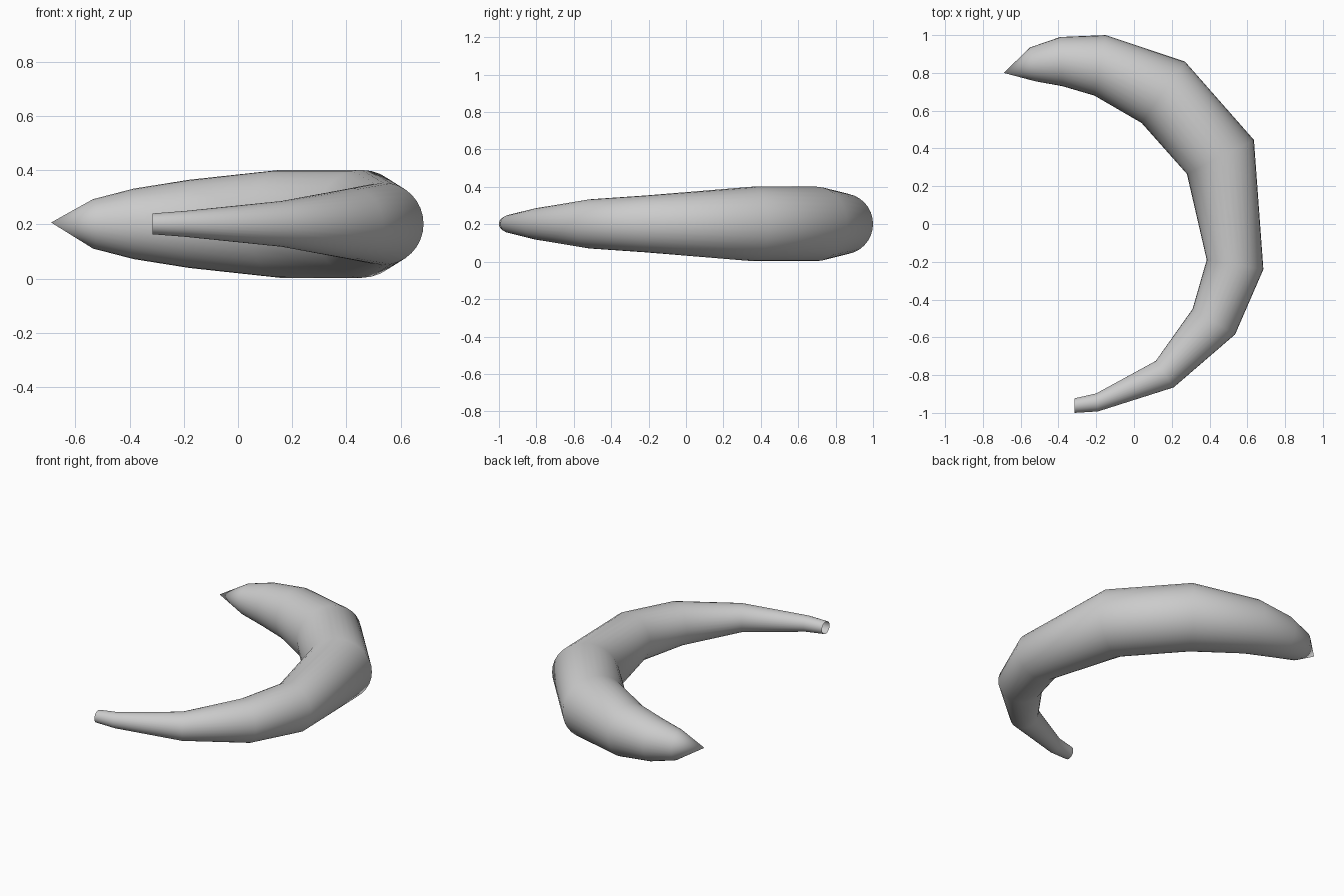
import bpy, bmesh, math
from mathutils import Vector

if "Cube" in bpy.data.objects:
    bpy.data.objects.remove(bpy.data.objects["Cube"])

SIDES = 32
MID_Z = 0.202

# Rings along the bend: outer x, y and inner x, y seen from above
rings = [
    (-0.55, 0.935, -0.52, 0.755),
    (-0.39, 0.99, -0.38, 0.73),
    (-0.15, 1.0, -0.21, 0.68),
    (0.27, 0.86, 0.04, 0.535),
    (0.635, 0.445, 0.28, 0.265),
    (0.685, -0.24, 0.385, -0.19),
    (0.535, -0.585, 0.31, -0.45),
    (0.21, -0.865, 0.115, -0.725),
    (-0.19, -0.992, -0.20, -0.897),
    (-0.315, -1.0, -0.315, -0.923),
]

bm = bmesh.new()


def add_ring(ox, oy, ix, iy):
    outer, inner = Vector((ox, oy, MID_Z)), Vector((ix, iy, MID_Z))
    centre, half = (outer + inner) / 2, (outer - inner) / 2
    up = Vector((0, 0, half.length))
    angles = [2 * math.pi * i / SIDES for i in range(SIDES)]
    return [bm.verts.new(centre + half * math.cos(a) + up * math.sin(a)) for a in angles]


# Tapered curved body, open at the thin stem end
loops = [add_ring(*r) for r in rings]
for a, b in zip(loops, loops[1:]):
    for i in range(SIDES):
        j = (i + 1) % SIDES
        bm.faces.new((a[i], a[j], b[j], b[i]))

# Pointed tip
tip = bm.verts.new((-0.69, 0.80, MID_Z + 0.005))
for i in range(SIDES):
    bm.faces.new((tip, loops[0][(i + 1) % SIDES], loops[0][i]))

bmesh.ops.recalc_face_normals(bm, faces=bm.faces[:])
for f in bm.faces:
    f.smooth = True
mesh = bpy.data.meshes.new("curved_fruit")
bm.to_mesh(mesh)
bm.free()
bpy.context.collection.objects.link(bpy.data.objects.new("curved_fruit", mesh))
